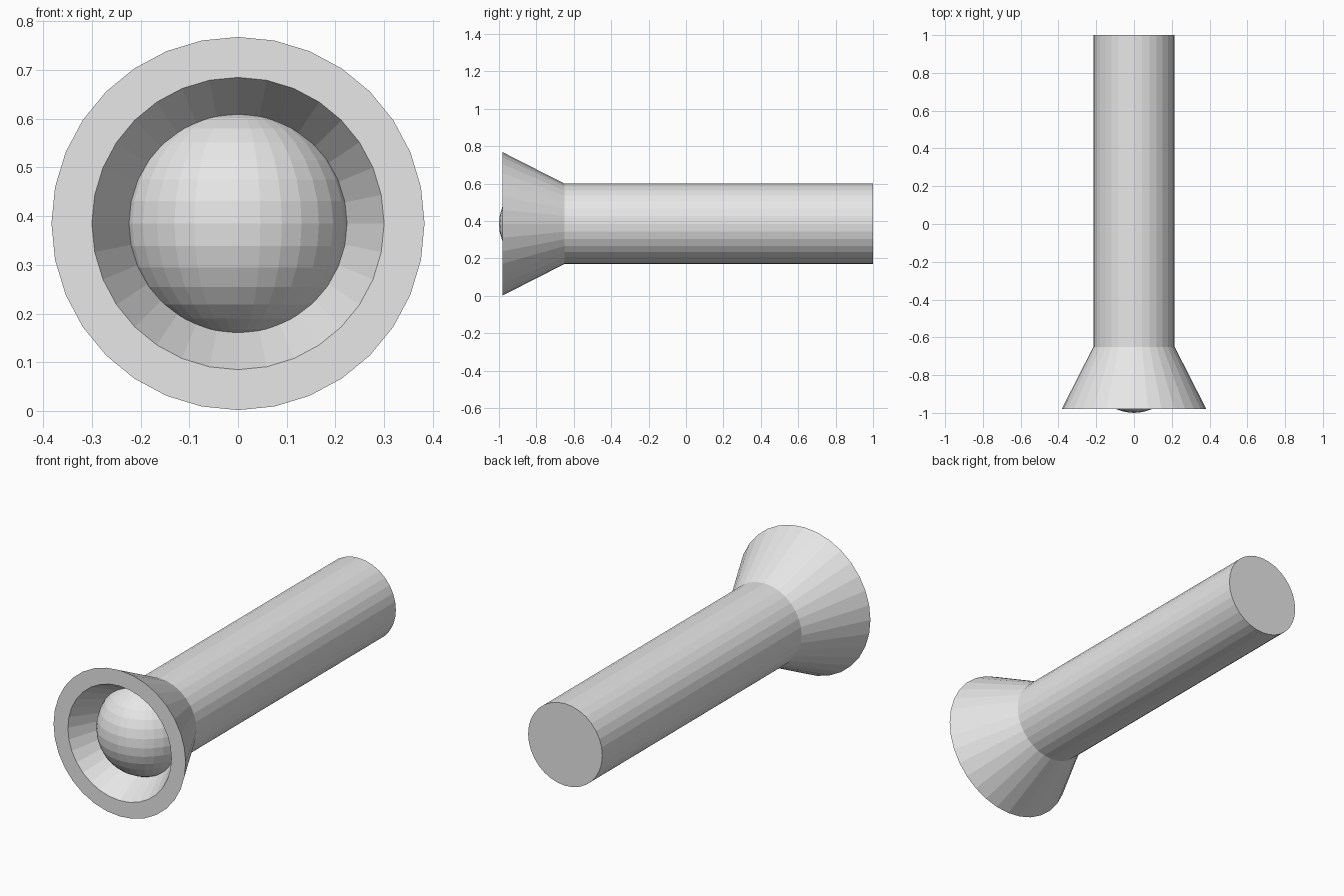
import bpy
import bmesh
from math import sin, cos, tau

default = bpy.data.objects.get("Cube")
if default:
    bpy.data.objects.remove(default)

SIDES = 32
AXIS_Z = 0.385

# One light grey for every part
grey = bpy.data.materials.new("light grey")
grey.use_nodes = True
colour = (0.8, 0.8, 0.8, 1)
grey.diffuse_color = colour
grey.node_tree.nodes["Principled BSDF"].inputs["Base Color"].default_value = colour


def add_part(name, bm, y=0):
    bmesh.ops.recalc_face_normals(bm, faces=bm.faces)
    mesh = bpy.data.meshes.new(name)
    bm.to_mesh(mesh)
    bm.free()
    mesh.materials.append(grey)
    obj = bpy.data.objects.new(name, mesh)
    obj.location = (0, y, AXIS_Z)
    bpy.context.collection.objects.link(obj)
    return obj


def lathe(name, profile):
    """Turn (radius, y) points about the y axis and cap both ends."""
    bm = bmesh.new()
    rings = [[bm.verts.new((r * sin(tau * i / SIDES), y, r * cos(tau * i / SIDES)))
              for i in range(SIDES)] for r, y in profile]
    for a, b in zip(rings, rings[1:]):
        for i in range(SIDES):
            j = (i + 1) % SIDES
            bm.faces.new((a[i], a[j], b[j], b[i]))
    bm.faces.new(rings[0])
    bm.faces.new(rings[-1])
    return add_part(name, bm)


# Handle, flared head and hollow reflector in one turned shell
lathe("torch_body", [(0.215, 1.0), (0.215, -0.65), (0.383, -0.98),
                     (0.30, -0.98), (0.14, -0.67)])

# Round bulb seated in the reflector, poles up and down
bulb = bmesh.new()
bmesh.ops.create_uvsphere(bulb, u_segments=32, v_segments=16, radius=0.235)
add_part("bulb", bulb, y=-0.765)
